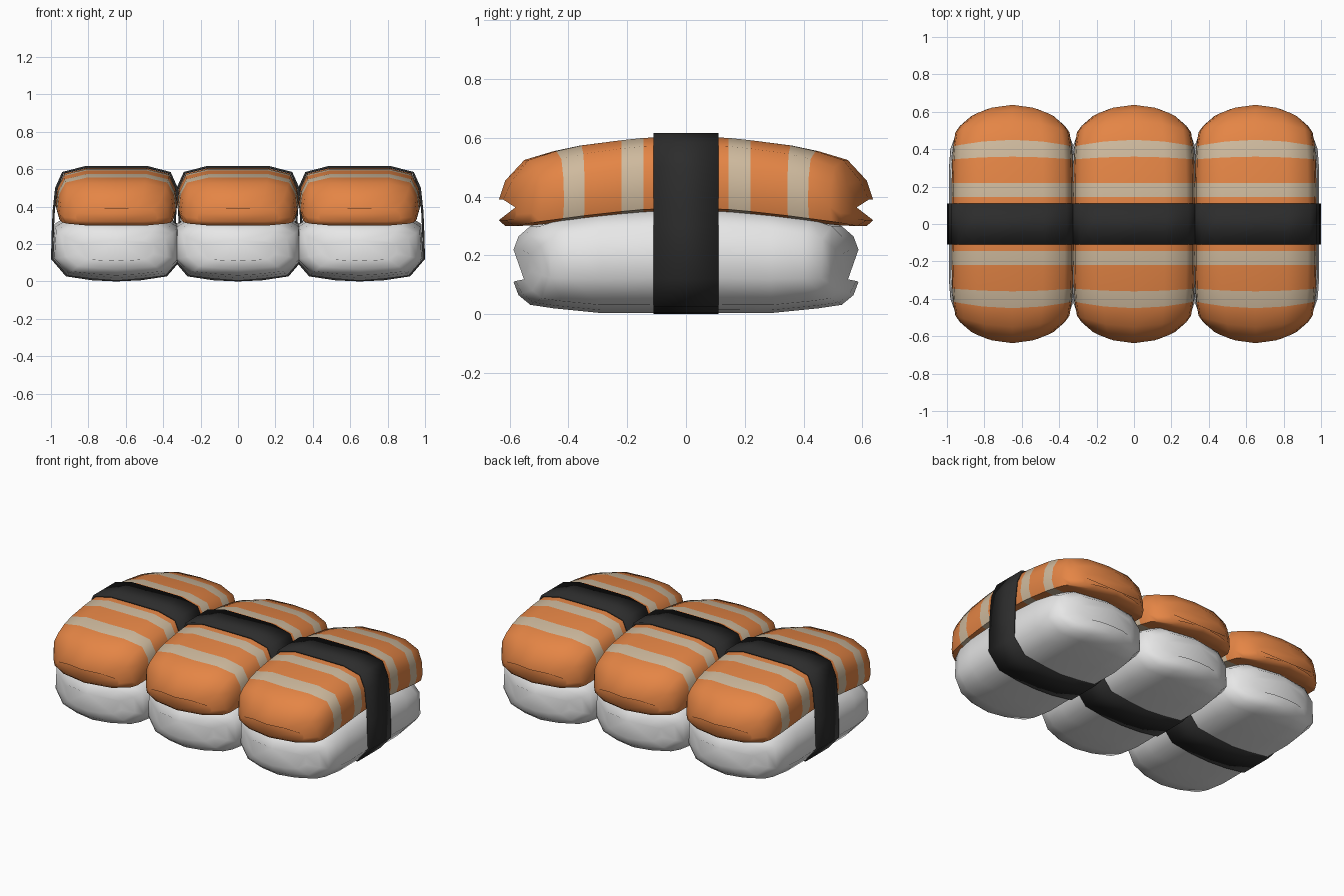
import bpy, bmesh, math

if "Cube" in bpy.data.objects:
    bpy.data.objects.remove(bpy.data.objects["Cube"])


def material(name, rgb):
    m = bpy.data.materials.new(name)
    m.diffuse_color = (*rgb, 1)
    m.use_nodes = True
    m.node_tree.nodes["Principled BSDF"].inputs["Base Color"].default_value = m.diffuse_color
    return m


ORANGE = material("salmon orange", (0.78, 0.235, 0.06))
CREAM = material("fat cream", (0.62, 0.49, 0.34))
WHITE = material("rice white", (0.80, 0.80, 0.80))
BLACK = material("seaweed black", (0.025, 0.025, 0.025))


def full_loop(half):
    """Mirror a half profile (top centre to bottom centre) into a closed loop."""
    return half + [(-x, z) for x, z in half[-2:0:-1]]


def finish(bm, name, mats, x, angle):
    bmesh.ops.recalc_face_normals(bm, faces=bm.faces)
    me = bpy.data.meshes.new(name)
    bm.to_mesh(me)
    bm.free()
    ob = bpy.data.objects.new(name, me)
    bpy.context.collection.objects.link(ob)
    for m in mats:
        me.materials.append(m)
    ob.location.x = x
    bpy.ops.object.select_all(action='DESELECT')
    ob.select_set(True)
    bpy.context.view_layer.objects.active = ob
    bpy.ops.object.shade_smooth_by_angle(angle=math.radians(angle))
    return ob


def loft(name, x, half, stations, mats, stripes=()):
    """Loft a unit section through stations (y, side drop, half width, bottom, top)."""
    section = full_loop(half)
    n = len(section)
    both = [(s, -1) for s in stations[:0:-1]] + [(s, 1) for s in stations]
    bm = bmesh.new()
    rings = []
    for (y, drop, w, zb, zt), side in both:
        rings.append([bm.verts.new((u * w, side * (y - drop * u * u), zb + v * (zt - zb)))
                      for u, v in section])
    mid = len(stations) - 1
    for i in range(len(rings) - 1):
        step = i - mid if i >= mid else mid - 1 - i
        for k in range(n):
            f = bm.faces.new((rings[i][k], rings[i][(k + 1) % n],
                              rings[i + 1][(k + 1) % n], rings[i + 1][k]))
            f.material_index = 1 if step in stripes else 0
    bm.faces.new(rings[0])
    bm.faces.new(rings[-1])
    return finish(bm, name, mats, x, 60)


SALMON_SECTION = [(0, 1), (0.5, 1), (0.86, 0.89), (0.97, 0.62), (1, 0.28),
                  (0.95, 0.06), (0.6, 0), (0, 0)]
SALMON = [(0, 0, 0.325, 0.345, 0.605), (0.145, 0, 0.325, 0.341, 0.60),
          (0.22, 0, 0.325, 0.334, 0.592), (0.36, 0.015, 0.322, 0.320, 0.574),
          (0.45, 0.035, 0.317, 0.311, 0.555), (0.55, 0.06, 0.305, 0.302, 0.525),
          (0.615, 0.09, 0.28, 0.30, 0.455), (0.637, 0.06, 0.22, 0.32, 0.39)]

RICE_SECTION = [(0, 1), (0.7, 1), (0.97, 0.84), (1, 0.34), (0.77, 0.08), (0.38, 0.03), (0, 0)]
RICE = [(0, 0, 0.34, 0.004, 0.365), (0.29, 0, 0.34, 0.004, 0.345),
        (0.45, 0.05, 0.332, 0.02, 0.322), (0.53, 0.07, 0.31, 0.032, 0.30),
        (0.57, 0.08, 0.27, 0.065, 0.265), (0.587, 0.06, 0.20, 0.11, 0.22)]

# Outer outline of the seaweed wrap, in real units
BAND = [(0, 0.617), (0.17, 0.616), (0.29, 0.585), (0.328, 0.50), (0.341, 0.38),
        (0.345, 0.30), (0.35, 0.12), (0.27, 0.027), (0.13, 0.006), (0, 0)]


def band(name, x):
    bm = bmesh.new()
    loops = [[bm.verts.new((u, y, z)) for u, z in full_loop(BAND)] for y in (-0.11, 0.11)]
    n = len(loops[0])
    for k in range(n):
        j = (k + 1) % n
        bm.faces.new((loops[0][k], loops[0][j], loops[1][j], loops[1][k]))
    ob = finish(bm, name, [BLACK], x, 40)
    sol = ob.modifiers.new("thickness", 'SOLIDIFY')
    sol.thickness = 0.012
    sol.offset = -1
    return ob


# Three wrapped pieces side by side
for i, x in enumerate((-0.65, 0, 0.65), 1):
    loft(f"rice_{i}", x, RICE_SECTION, RICE, [WHITE])
    loft(f"salmon_{i}", x, SALMON_SECTION, SALMON, [ORANGE, CREAM], (1, 3))
    band(f"seaweed_band_{i}", x)
